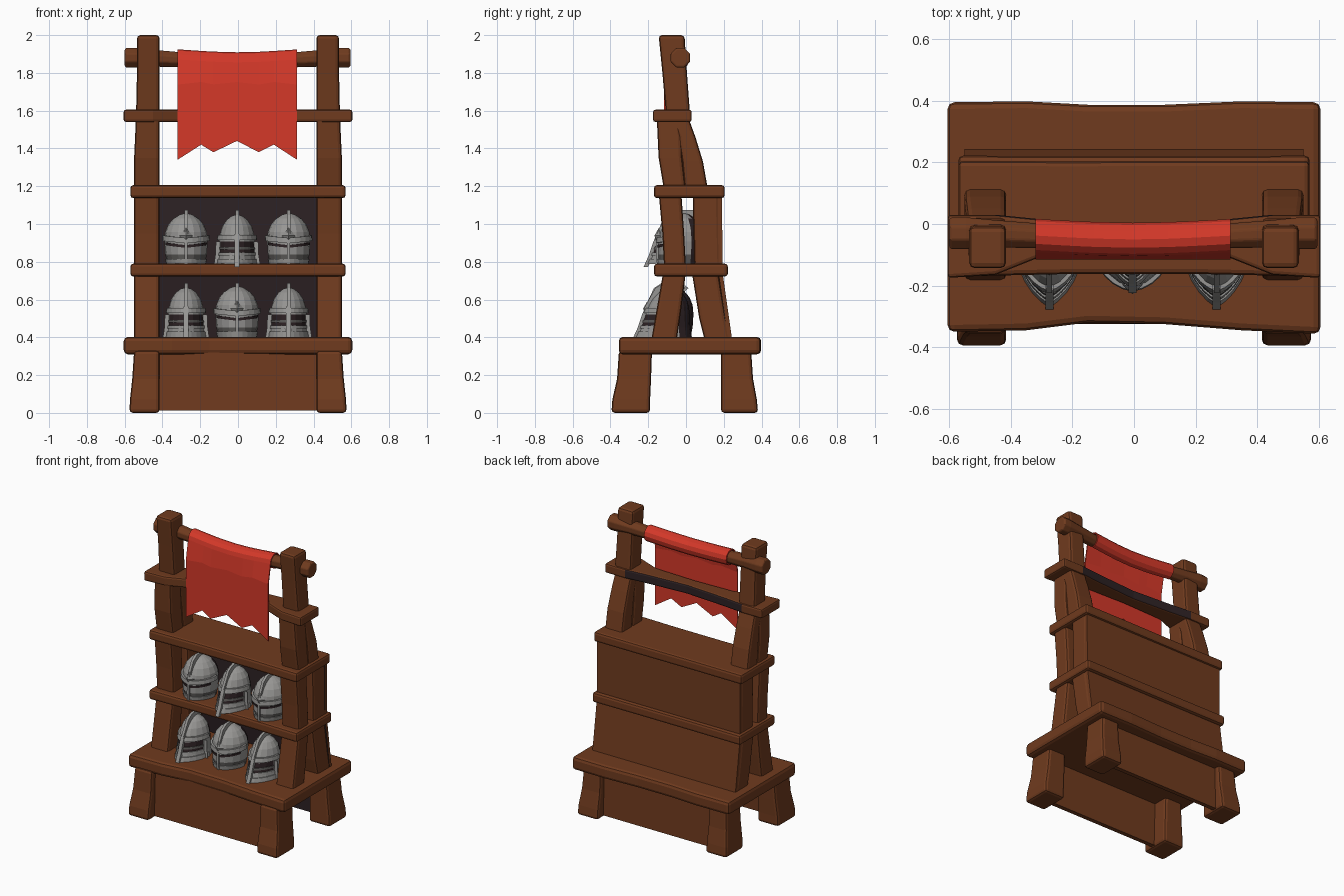
import bpy, bmesh, math
from mathutils import Vector

if "Cube" in bpy.data.objects:
    bpy.data.objects.remove(bpy.data.objects["Cube"])

def material(name, rgb):
    m = bpy.data.materials.new(name)
    m.diffuse_color = (*rgb, 1)
    m.use_nodes = True
    m.node_tree.nodes["Principled BSDF"].inputs["Base Color"].default_value = m.diffuse_color
    return m

WOOD = material("brown wood", (0.160, 0.043, 0.013))
RED = material("red cloth", (0.66, 0.040, 0.022))
STEEL = material("steel", (0.31, 0.305, 0.295))
GREY = material("dark steel", (0.11, 0.105, 0.10))
DARK = material("dark inside", (0.027, 0.016, 0.018))

def loft(bm, rings, mat=0, caps=True):
    """Skin a list of closed point rings."""
    vs = [[bm.verts.new(p) for p in r] for r in rings]
    n = len(vs[0])
    faces = [bm.faces.new((a[i], a[(i + 1) % n], b[(i + 1) % n], b[i]))
             for a, b in zip(vs, vs[1:]) for i in range(n)]
    if caps:
        faces += [bm.faces.new(vs[0][::-1]), bm.faces.new(vs[-1])]
    for f in faces:
        f.material_index = mat
    bmesh.ops.recalc_face_normals(bm, faces=faces)
    return faces

def finish(name, bm, mats, bevel=0.0):
    me = bpy.data.meshes.new(name)
    bm.to_mesh(me)
    bm.free()
    ob = bpy.data.objects.new(name, me)
    bpy.context.collection.objects.link(ob)
    for m in mats:
        me.materials.append(m)
    if bevel:
        b = ob.modifiers.new("bevel", 'BEVEL')
        b.width, b.segments, b.limit_method, b.angle_limit = bevel, 2, 'ANGLE', math.radians(40)
    return ob

def post(name, side, levels, bevel=0.018):
    """Upright beam; levels are (z, y0, y1, outer x)."""
    bm = bmesh.new()
    loft(bm, [[(side * 0.415, y0, z), (side * xo, y0, z), (side * xo, y1, z), (side * 0.415, y1, z)]
              for z, y0, y1, xo in levels])
    return finish(name, bm, [WOOD], bevel)

def plank(name, z0, z1, sections, bevel=0.016, dark_back=0):
    """Board along x; sections are (x, y0, y1). The back is dark within +-dark_back."""
    bm = bmesh.new()
    for f in loft(bm, [[(x, y0, z0), (x, y1, z0), (x, y1, z1), (x, y0, z1)] for x, y0, y1 in sections]):
        if f.normal.y > .7 and abs(f.calc_center_median().x) < dark_back:
            f.material_index = 1
    return finish(name, bm, [WOOD, DARK], bevel)

def panel(name, half, z0, z1, y0, y1, thick, dark=False):
    """Thin upright board, optionally dark on the front."""
    bm = bmesh.new()
    faces = loft(bm, [[(-half, y, z), (half, y, z), (half, y + thick, z), (-half, y + thick, z)]
                      for z, y in ((z0, y0), (z1, y1))])
    for f in faces:
        if dark and f.normal.y < -0.7:
            f.material_index = 1
    return finish(name, bm, [WOOD, DARK])

# Posts and legs, mirrored left and right
for side, label in ((-1, "left"), (1, "right")):
    post(label + "_front_leg", side, [(0, -.395, -.19, .575), (.07, -.39, -.19, .572),
                                      (.18, -.365, -.185, .56), (.33, -.355, -.18, .55)])
    post(label + "_back_leg", side, [(0, .185, .382, .575), (.07, .185, .375, .572),
                                     (.18, .185, .355, .56), (.33, .185, .345, .55)])
    post(label + "_front_post_lower", side, [(.38, -.185, -.05, .55), (.55, -.155, -.025, .55), (.75, -.12, 0, .55)])
    post(label + "_front_post_middle", side, [(.75, -.115, 0, .55), (.95, -.125, -.01, .55), (1.17, -.145, -.025, .55)])
    post(label + "_front_post_upper", side, [(1.17, -.115, 0, .55), (1.35, -.145, -.02, .55), (1.57, -.155, -.03, .54)])
    post(label + "_front_post_top", side, [(1.57, -.105, .022, .54), (1.8, -.125, .005, .535), (2.0, -.145, -.008, .535)])
    post(label + "_back_post_lower", side, [(.38, .10, .238, .55), (.5, .07, .21, .55), (.75, .03, .17, .55)])
    post(label + "_back_post_middle", side, [(.75, .045, .185, .55), (1.17, .035, .175, .55)])
    post(label + "_back_post_upper", side, [(1.17, -.005, .118, .55), (1.33, -.02, .09, .55),
                                            (1.46, -.04, .05, .545), (1.57, -.09, .01, .54)])

# Horizontal boards
plank("base_board", .31, .402, [(-.605, -.35, .395), (-.35, -.345, .398), (-.15, -.32, .387), (.1, -.325, .387),
                                (.35, -.345, .398), (.605, -.357, .395)], .022)
plank("middle_shelf", .722, .79, [(-.57, -.17, .222), (-.2, -.162, .22), (.2, -.162, .22), (.57, -.17, .222)])
plank("upper_shelf", 1.137, 1.206, [(-.57, -.17, .205), (-.2, -.162, .203), (.2, -.162, .205), (.57, -.17, .205)])
plank("cross_board", 1.54, 1.605, [(-.605, -.175, .03), (-.45, -.165, .03), (-.3, -.105, .015), (0, -.095, -.005),
                                   (.3, -.105, .015), (.45, -.165, .03), (.605, -.175, .03)], .012, .4)

# Closing panels behind the shelves and between the legs
panel("back_panel_upper", .55, .77, 1.15, .172, .168, .022, True)
panel("back_panel_lower", .55, .39, .74, .222, .172, .022, True)
panel("front_leg_panel", .43, .012, .33, -.325, -.315, .03)
panel("back_leg_panel", .43, .012, .33, .285, .275, .03, True)

# Banner rod, eight-sided and sagging a little
def rod_centre(x):
    k = max(0, 1 - abs(x) / .55)
    k = k * k * (3 - 2 * k)
    return -.03 - .02 * k, 1.88 - .025 * k

bm = bmesh.new()
rings = []
for x, r in ((-.6, .05), (-.59, .056), (-.545, .056), (-.45, .048), (-.3, .043), (-.15, .043), (0, .043),
             (.15, .043), (.3, .043), (.45, .048), (.54, .056), (.585, .056), (.595, .05)):
    cy, cz = rod_centre(x)
    rings.append([(x, cy + r * math.cos(a), cz + r * math.sin(a))
                  for a in ((i + .5) * math.pi / 4 for i in range(8))])
loft(bm, rings)
finish("banner_rod", bm, [WOOD], .006)

# Banner: wraps the rod, hangs in front, notched lower edge
hem = [(-.32, 1.34), (-.195, 1.42), (-.13, 1.38), (-.005, 1.44), (.11, 1.38), (.19, 1.42), (.313, 1.34)]
bm = bmesh.new()
cols = []
for x, low in hem:
    cy, cz = rod_centre(x)
    pts = [(cy + .05 * math.cos(math.radians(a)), cz + .05 * math.sin(math.radians(a)))
           for a in range(-90, 181, 30)]
    for t in (.25, .5, .75, 1):
        pts.append((-.112, cz + (low - cz) * t))
    cols.append([bm.verts.new((x, y, z)) for y, z in pts])
for a, b in zip(cols, cols[1:]):
    for j in range(len(a) - 1):
        bm.faces.new((a[j], a[j + 1], b[j + 1], b[j]))
bmesh.ops.recalc_face_normals(bm, faces=bm.faces[:])
banner = finish("banner", bm, [RED])
solid = banner.modifiers.new("cloth thickness", 'SOLIDIFY')
solid.thickness, solid.offset = .008, 0

# Helmets: kind "slat" has an open face with bars, kind "visor" is closed with a diamond boss
SHAPES = {"slat": [(0, 1.08), (.05, 1.0), (.12, .97), (.16, .92), (.2, .80), (.235, .56), (.255, .28), (.262, .03)],
          "visor": [(0, .90), (.05, 1.0), (.12, 1.04), (.17, 1.0), (.21, .85), (.24, .62), (.262, .30), (.27, .03)]}

def helmet(name, cx, cy, cz, kind):
    slat = kind == "slat"
    R, beak, n = (.098, .085, 16) if slat else (.110, .03, 16)
    profile = SHAPES[kind]

    def radius(z):
        for (z0, r0), (z1, r1) in zip(profile, profile[1:]):
            if z <= z1:
                return R * (r0 + (r1 - r0) * (z - z0) / (z1 - z0))
        return 0

    def surf(a, z, out=0.0):
        r = radius(z) + out
        nose = beak * max(0, 1 - abs(a if a <= math.pi else a - 2 * math.pi) / 1.3) * (1 - z / .29)
        return Vector((cx + r * math.sin(a), cy - r * math.cos(a) - nose, cz + z))

    def band(z, h, a_max, out, mat, dip=0.0):
        """Raised strip round the front of the helmet."""
        rings = []
        for i in range(13):
            a = a_max * (i / 6 - 1)
            m = z - dip * (1 - abs(i / 6 - 1))
            rings.append([surf(a, m - h, -.006), surf(a, m - h, out), surf(a, m + h, out), surf(a, m + h, -.006)])
        loft(bm, rings, mat)

    def ridge(z_values, w, out, a=0.0, back=False):
        """Raised strip running up the helmet."""
        rings = []
        path = [(a, z) for z in z_values] + ([(math.pi, z) for z in reversed(z_values) if z > .2] if back else [])
        for ang, z in path:
            side = Vector((w * math.cos(ang - a), 0, 0)) if not back else Vector((w, 0, 0))
            lift = Vector((0, 0, out * 1.5 if z > .2 else 0))
            p, q = surf(ang, z, -.012), surf(ang, z, out) + lift
            rings.append([p - side, q - side, q + side, p + side])
        loft(bm, rings, 0)

    bm = bmesh.new()
    for f in loft(bm, [[surf(2 * math.pi * i / n, z) for i in range(n)] for z, _ in profile]):
        c = f.calc_center_median() - Vector((cx, cy, cz))
        if c.y > .04:
            f.material_index = 2
        elif slat and .05 < c.z < .13 and c.y < -.05:
            f.material_index = 2
        elif not slat and c.z < .05:
            f.material_index = 1
    band(.014, .014, 1.6, .006, 0)
    band(.14, .014, 1.6, .012, 0, 0 if slat else .015)
    ridge([.15, .2, .235, .255, .262], .009, .016, back=True)
    if slat:
        band(.052, .008, 1.2, .006, 0)             # face bars
        band(.083, .007, 1.2, .004, 1)
        ridge([-.015, .05, .12, .16], .013, .012)  # nose guard
        for a in (-1.25, 1.25):                    # cheek guards
            ridge([0, .05, .12], .016, .006, a)
    else:
        band(.108, .007, 1.2, .004, 2, .015)       # eye slit
        ridge([0, .05, .12, .16], .008, .010)
        rim = [bm.verts.new(surf(0, .15, .006) + Vector(d)) for d in
               ((-.035, .012, 0), (0, 0, -.042), (.035, .012, 0), (0, .004, .042))]
        top = bm.verts.new(surf(0, .15, .026))     # diamond boss
        for i in range(4):
            bm.faces.new((rim[i], rim[(i + 1) % 4], top))
    finish(name, bm, [STEEL, GREY, DARK])

for i, x in enumerate((-.275, -.005, .268)):
    spot = ("left", "middle", "right")[i]
    helmet("upper_" + spot + "_helmet", x, -.015, .788, "slat" if i == 1 else "visor")
    helmet("lower_" + spot + "_helmet", x, -.075, .402, "visor" if i == 1 else "slat")
